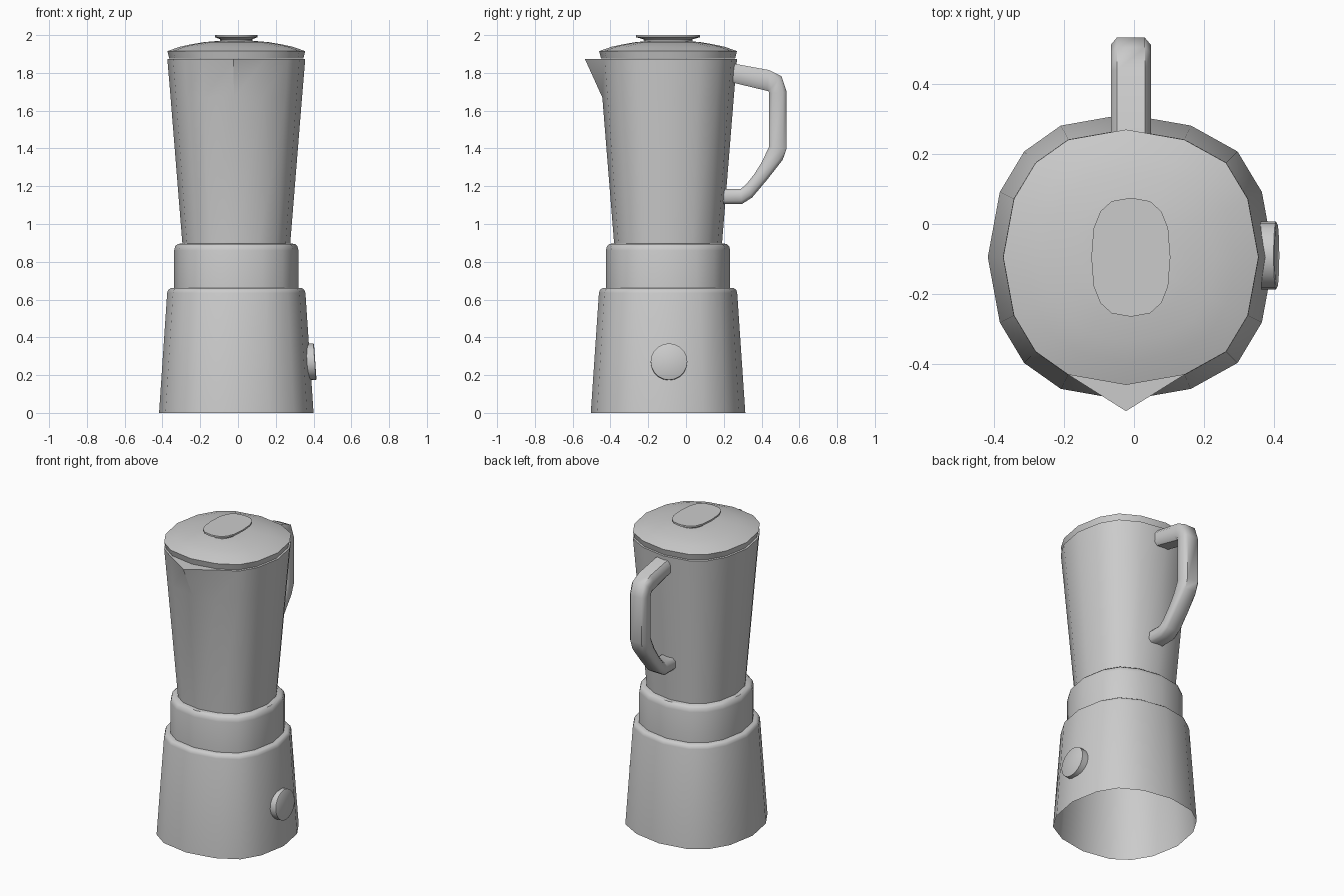
import bpy, bmesh, math
from mathutils import Vector, Matrix

if "Cube" in bpy.data.objects:
    bpy.data.objects.remove(bpy.data.objects["Cube"])

CX, CY = -0.009, -0.095

# Shared 16-sided body outline, mirrored front to back
half = [(1, 0), (.916, .456), (.746, .739), (.42, .92), (-.038, 1),
        (-.49, .92), (-.746, .739), (-.916, .456), (-1, 0)]
BODY = half + [(x, -y) for x, y in half[-2:0:-1]]


def squircle(n, e):
    f = lambda v: math.copysign(abs(v) ** e, v)
    return [(f(math.cos(2 * math.pi * i / n)), f(math.sin(2 * math.pi * i / n)))
            for i in range(n)]


def skin(name, rings, cap_start=False, cap_end=False, angle=40):
    bm = bmesh.new()
    loops = [[bm.verts.new(p) for p in r] for r in rings]
    n = len(loops[0])
    for a, b in zip(loops, loops[1:]):
        for i in range(n):
            j = (i + 1) % n
            bm.faces.new((a[i], a[j], b[j], b[i]))
    if cap_start:
        bm.faces.new(loops[0][::-1])
    if cap_end:
        bm.faces.new(loops[-1])
    bmesh.ops.recalc_face_normals(bm, faces=bm.faces)
    me = bpy.data.meshes.new(name)
    bm.to_mesh(me)
    bm.free()
    ob = bpy.data.objects.new(name, me)
    bpy.context.collection.objects.link(ob)
    bpy.ops.object.select_all(action='DESELECT')
    ob.select_set(True)
    bpy.context.view_layer.objects.active = ob
    bpy.ops.object.shade_smooth_by_angle(angle=math.radians(angle))
    return ob


def ring(outline, rx, ry, z):
    return [Vector((CX + x * rx, CY + y * ry, z)) for x, y in outline]


def body(profile):
    return [ring(BODY, r, r, z) for r, z in profile]


# Motor base, open underneath
skin("motor_base", body([(.409, 0), (.366, .635), (.361, .651), (.348, .66), (.32, .66)]))

# Collar between base and jar
skin("collar", body([(.329, .655), (.329, .86), (.324, .882), (.31, .895), (.27, .897)]))

# Jar with the front corner pulled out into a pouring spout
jar = body([(.285, .89), (.348, 1.67), (.365, 1.873)])
jar[-1][12] = Vector((-.023, -.535, 1.873))
skin("jar", jar, cap_end=True)

# Domed lid
skin("lid", body([(.355, 1.876), (.365, 1.915), (.30, 1.938), (.24, 1.951),
                  (.17, 1.963), (.11, 1.968)]), cap_start=True, cap_end=True)

# Lid grip with flared top
SQ = squircle(16, .75)
skin("lid_grip", [ring(SQ, rx, ry, z) for rx, ry, z in
                  [(.105, .14, 1.955), (.085, .128, 1.968), (.085, .13, 1.978),
                   (.113, .17, 1.989), (.113, .17, 2.0)]], cap_end=True)

# Handle: chamfered bar following outer/inner edge pairs (y, z)
pairs = [((.22, 1.855), (.22, 1.755)), ((.44, 1.815), (.428, 1.705)),
         ((.505, 1.783), (.437, 1.703)), ((.533, 1.70), (.44, 1.69)),
         ((.533, 1.40), (.44, 1.41)), ((.512, 1.34), (.40, 1.325)),
         ((.43, 1.235), (.36, 1.262)), ((.35, 1.14), (.323, 1.215)),
         ((.295, 1.105), (.29, 1.185)), ((.17, 1.105), (.17, 1.185))]
W = .057
section = [(-W, .22), (-W * .7, 0), (W * .7, 0), (W, .22),
           (W, .78), (W * .7, 1), (-W * .7, 1), (-W, .78)]
rings = []
for o, i in pairs:
    o, i = Vector((0, *o)), Vector((0, *i))
    rings.append([o.lerp(i, t) + Vector((CX + x, 0, 0)) for x, t in section])
skin("handle", rings, True, True, 50)

# Round control dial, tilted with the base wall
tilt = Matrix.Translation((.388, -.09, .27)) @ Matrix.Rotation(math.radians(86), 4, 'Y')
CIRC = squircle(20, 1)
skin("control_dial", [[tilt @ Vector((x * r, y * r, h)) for x, y in CIRC]
                      for r, h in [(.097, -.03), (.097, .018), (.092, .021)]],
     True, True)
